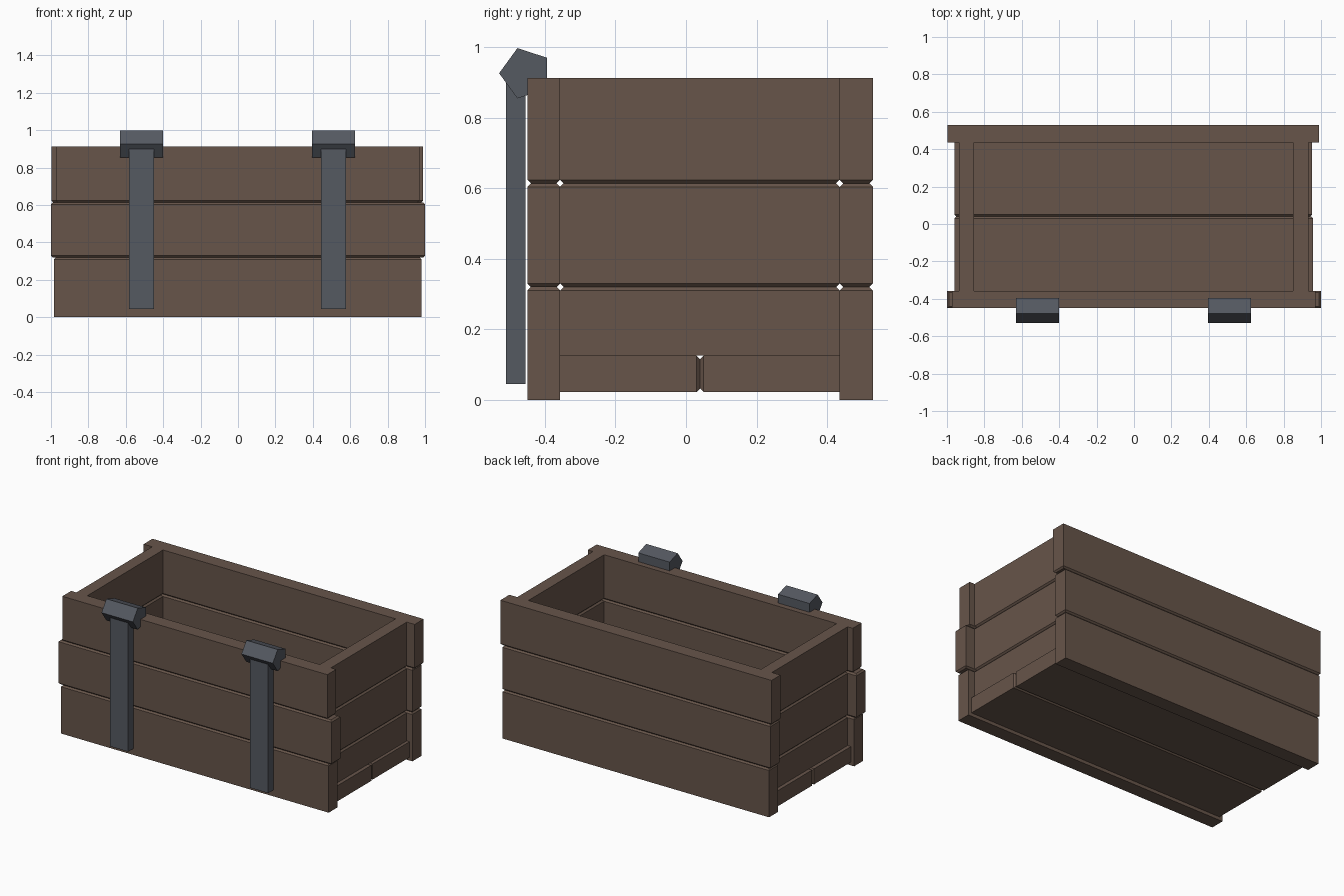
import bpy, bmesh, math
from mathutils import Vector

if "Cube" in bpy.data.objects:
    bpy.data.objects.remove(bpy.data.objects["Cube"])


def material(name, color):
    m = bpy.data.materials.new(name)
    m.diffuse_color = color
    m.use_nodes = True
    m.node_tree.nodes["Principled BSDF"].inputs["Base Color"].default_value = m.diffuse_color
    return m


WOOD = material("brown_wood", (0.135, 0.09, 0.068, 1))
IRON = material("grey_iron", (0.09, 0.1, 0.12, 1))


def finish(name, bm, mat):
    bmesh.ops.recalc_face_normals(bm, faces=bm.faces)
    me = bpy.data.meshes.new(name)
    bm.to_mesh(me)
    bm.free()
    me.materials.append(mat)
    ob = bpy.data.objects.new(name, me)
    bpy.context.collection.objects.link(ob)
    return ob


def box(name, lo, hi, mat, bevel_dirs=(), width=0.01):
    """Box between two corners; the rim of each face in bevel_dirs is chamfered."""
    lo, hi = Vector(lo), Vector(hi)
    bm = bmesh.new()
    bmesh.ops.create_cube(bm, size=1)
    for v in bm.verts:
        v.co = Vector([lo[i] + (v.co[i] + 0.5) * (hi[i] - lo[i]) for i in range(3)])
    bm.normal_update()
    edges = {e for f in bm.faces for d in bevel_dirs
             if f.normal.dot(Vector(d)) > 0.9 for e in f.edges}
    if edges:
        bmesh.ops.bevel(bm, geom=list(edges), offset=width, segments=1,
                        profile=0.5, affect='EDGES')
    return finish(name, bm, mat)


UP, DOWN = (0, 0, 1), (0, 0, -1)
# Three stacked rows: name, bottom, top, chamfered sides
ROWS = [("bottom", 0.0, 0.32, (UP,)),
        ("middle", 0.32, 0.614, (UP, DOWN)),
        ("top", 0.614, 0.912, (DOWN,))]
# Slightly uneven plank ends (left x, right x) per row
FRONT_ENDS = [(-0.983, 0.98), (-1.0, 1.0), (-0.973, 0.97)]
BACK_ENDS = [(-0.98, 0.973), (-0.99, 0.975), (-0.998, 0.99)]
Y0, Y1, Y2, Y3 = -0.45, -0.357, 0.436, 0.53

for i, (row, z0, z1, dirs) in enumerate(ROWS):
    # Long side planks
    for side, ends, ya, yb in (("front", FRONT_ENDS[i], Y0, Y1),
                               ("back", BACK_ENDS[i], Y2, Y3)):
        box(f"{side}_{row}_plank", (ends[0], ya, z0), (ends[1], yb, z1), WOOD, dirs)
    # Short end planks; the lowest rests on the floor boards
    ze = 0.125 if i == 0 else z0
    for side, xa, xb in (("left", -0.935, -0.855), ("right", 0.85, 0.932)):
        box(f"{side}_{row}_plank", (xa, Y1, ze), (xb, Y2, z1), WOOD, dirs)

# Floor boards poking out past the ends
box("floor_board_front", (-0.96, Y1, 0.022), (0.957, 0.04, 0.125), WOOD, [(0, 1, 0)])
box("floor_board_back", (-0.96, 0.04, 0.022), (0.953, Y2, 0.125), WOOD, [(0, -1, 0)])

# Iron straps with five-sided hinge barrels
for side, cx in (("left", -0.515), ("right", 0.511)):
    box(f"{side}_hinge_strap", (cx - 0.067, -0.51, 0.045),
        (cx + 0.067, -0.455, 0.92), IRON)
    bm = bmesh.new()
    pts = []
    for k in range(5):
        a = math.pi + k * math.tau / 5
        pts.append(bm.verts.new((cx - 0.115, -0.455 + 0.075 * math.cos(a),
                                 0.926 + 0.075 * math.sin(a))))
    face = bm.faces.new(pts)
    ext = bmesh.ops.extrude_face_region(bm, geom=[face], use_keep_orig=True)
    bmesh.ops.translate(bm, vec=(0.23, 0, 0),
                        verts=[g for g in ext["geom"] if isinstance(g, bmesh.types.BMVert)])
    finish(f"{side}_hinge_barrel", bm, IRON)
